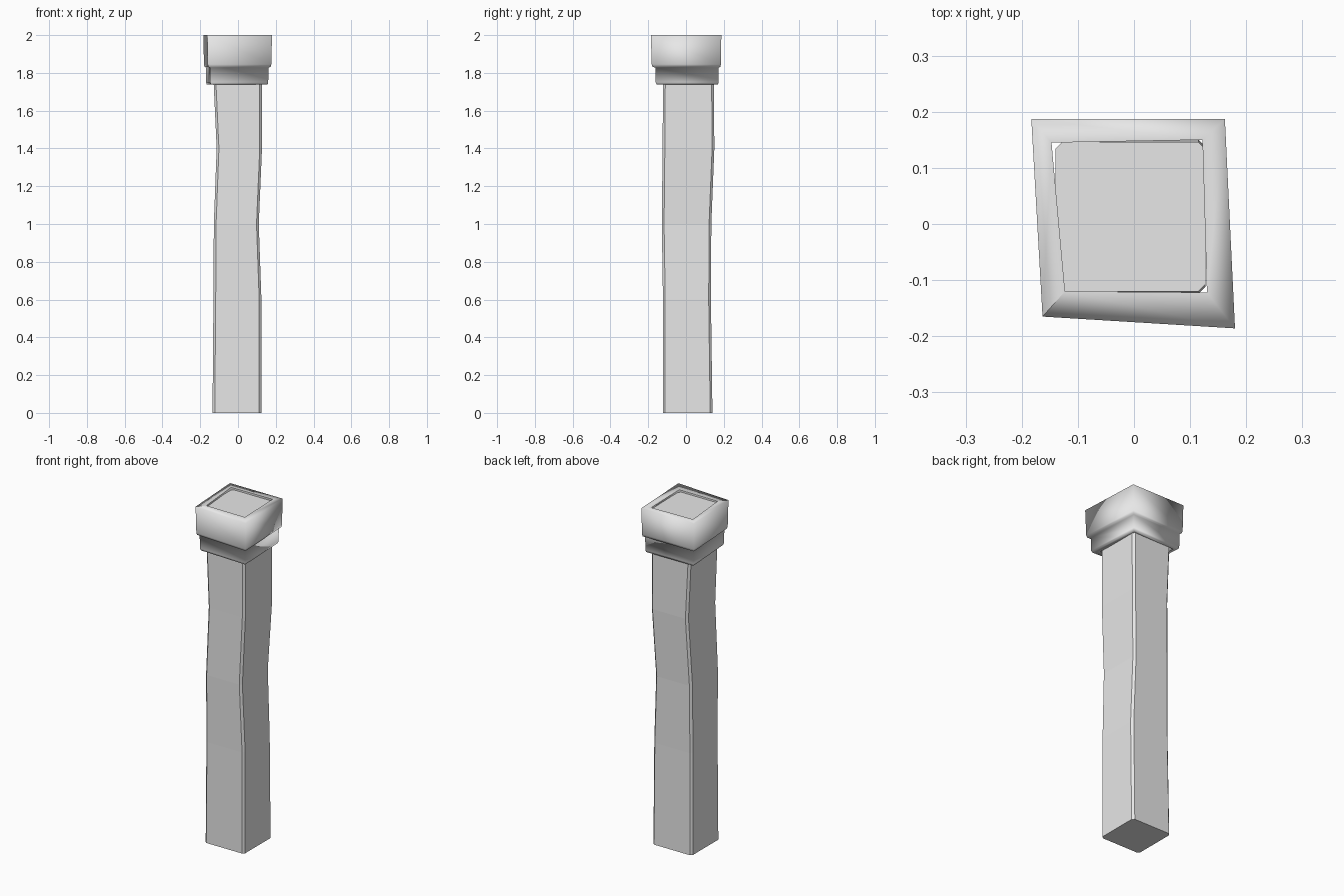
import bpy
import bmesh
from mathutils import Vector

cube = bpy.data.objects.get("Cube")
if cube:
    bpy.data.objects.remove(cube)


def material(name, colour):
    mat = bpy.data.materials.new(name)
    mat.use_nodes = True
    mat.diffuse_color = colour
    mat.node_tree.nodes["Principled BSDF"].inputs["Base Color"].default_value = colour
    return mat


def finish(bm, name, mat):
    bmesh.ops.recalc_face_normals(bm, faces=bm.faces[:])
    mesh = bpy.data.meshes.new(name)
    bm.to_mesh(mesh)
    bm.free()
    mesh.materials.append(mat)
    obj = bpy.data.objects.new(name, mesh)
    bpy.context.collection.objects.link(obj)
    return obj


def bridge(bm, lower, upper):
    n = len(lower)
    for i in range(n):
        j = (i + 1) % n
        bm.faces.new((lower[i], lower[j], upper[j], upper[i]))


stone = material("light grey", (0.8, 0.8, 0.8, 1.0))

# Wobbly square shaft with chamfered corners: height, left, right, front, back
sections = [
    (0.0, -0.135, 0.124, -0.122, 0.14),
    (0.6, -0.13, 0.124, -0.122, 0.132),
    (1.0, -0.128, 0.11, -0.128, 0.134),
    (1.4, -0.113, 0.127, -0.124, 0.15),
    (1.99, -0.14, 0.127, -0.12, 0.146),
]
chamfer = 0.012
bm = bmesh.new()
rings = []
for z, x0, x1, y0, y1 in sections:
    c = chamfer
    outline = [(x0 + c, y0), (x1 - c, y0), (x1, y0 + c), (x1, y1 - c),
               (x1 - c, y1), (x0 + c, y1), (x0, y1 - c), (x0, y0 + c)]
    rings.append([bm.verts.new((x, y, z)) for x, y in outline])
for lower, upper in zip(rings, rings[1:]):
    bridge(bm, lower, upper)
bm.faces.new(rings[0])
bm.faces.new(rings[-1])
finish(bm, "shaft", stone)

# Skewed stepped collar, lofted between its inner and outer outlines
inner = [Vector(p) for p in ((-0.123, -0.12), (0.13, -0.122), (0.122, 0.15), (-0.147, 0.145))]
outer = [Vector(p) for p in ((-0.163, -0.165), (0.18, -0.186), (0.162, 0.187), (-0.183, 0.187))]
profile = [(0, 2.0), (1, 2.0), (0.93, 1.845), (0.86, 1.832), (0.62, 1.828),
           (0.6, 1.75), (0.52, 1.738), (0, 1.738)]
bm = bmesh.new()
rings = [[bm.verts.new((*a.lerp(b, t), z)) for a, b in zip(inner, outer)] for t, z in profile]
for lower, upper in zip(rings, rings[1:] + rings[:1]):
    bridge(bm, lower, upper)
for face in bm.faces:
    face.smooth = True
# Hard mitre at the front corner where the moulding starts and ends
for a, b in zip(rings, rings[1:] + rings[:1]):
    bm.edges.get((a[0], b[0])).smooth = False
# Hard inner lip
for ring in (rings[0], rings[-1]):
    for i in range(4):
        bm.edges.get((ring[i], ring[(i + 1) % 4])).smooth = False
finish(bm, "collar", stone)
